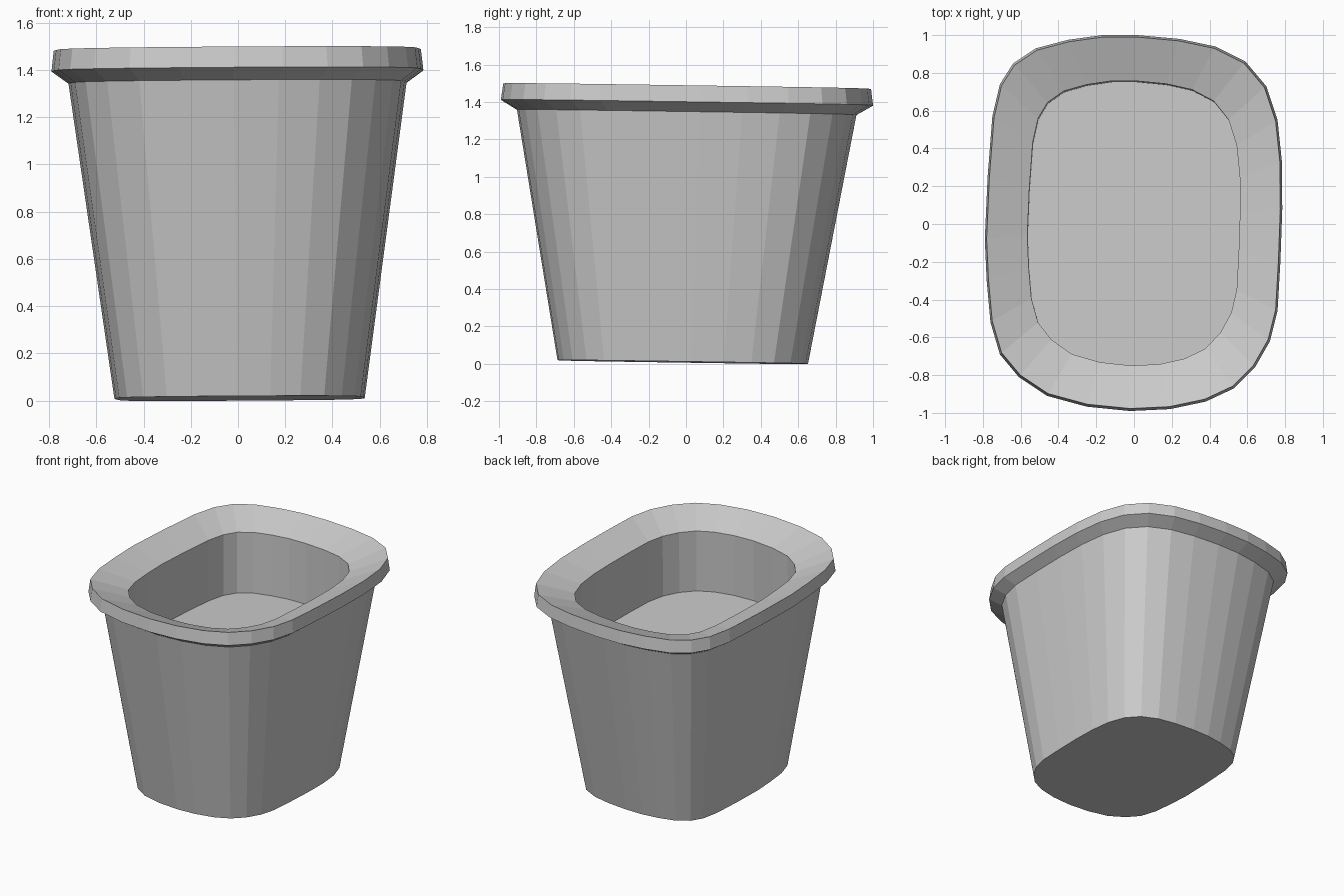
import bpy, bmesh

# Rounded-rectangle outline of the rim's widest edge, slightly hand-made looking
OUTLINE = [
    (0.02, 1.0), (0.24, 0.98), (0.43, 0.94), (0.59, 0.86), (0.70, 0.73), (0.76, 0.55),
    (0.783, 0.33), (0.785, 0.08), (0.775, -0.20), (0.76, -0.46), (0.72, -0.62),
    (0.64, -0.76), (0.53, -0.87), (0.38, -0.94), (0.19, -0.98), (-0.02, -0.99),
    (-0.25, -0.967), (-0.46, -0.91), (-0.61, -0.81), (-0.71, -0.69), (-0.76, -0.52),
    (-0.78, -0.30), (-0.79, -0.08), (-0.775, 0.25), (-0.75, 0.57), (-0.71, 0.74),
    (-0.64, 0.85), (-0.52, 0.93), (-0.35, 0.975), (-0.17, 1.0)]

# Profile from the base, up over the rim and down inside: x scale, y scale, height
PROFILE = [
    (0.673, 0.673, 0.01),    # base
    (0.909, 0.912, 1.345),   # top of the tapered body
    (1.0, 1.0, 1.397),       # flared underside of the rim
    (0.987, 0.988, 1.485),   # rim edge
    (0.715, 0.757, 1.40),    # inward sloping lip
    (0.715, 0.757, 0.965)]   # inner floor

LEAN_X, LEAN_Y, PIVOT = 0.006, -0.015, 1.4   # the whole pot leans a little


def ring(bm, sx, sy, z):
    verts = []
    for px, py in OUTLINE:
        x, y = px * sx, py * sy
        verts.append(bm.verts.new((x - LEAN_X * (z - PIVOT),
                                   y - LEAN_Y * (z - PIVOT),
                                   z + LEAN_X * x + LEAN_Y * y)))
    return verts


# Loft the rings into one closed pot
bm = bmesh.new()
rings = [ring(bm, *p) for p in PROFILE]
n = len(OUTLINE)
for lower, upper in zip(rings, rings[1:]):
    for i in range(n):
        j = (i + 1) % n
        bm.faces.new((lower[i], lower[j], upper[j], upper[i]))
bm.faces.new(rings[0])
bm.faces.new(rings[-1])
bmesh.ops.recalc_face_normals(bm, faces=bm.faces)

mesh = bpy.data.meshes.new("plant_pot")
bm.to_mesh(mesh)
bm.free()
bpy.context.collection.objects.link(bpy.data.objects.new("plant_pot", mesh))
